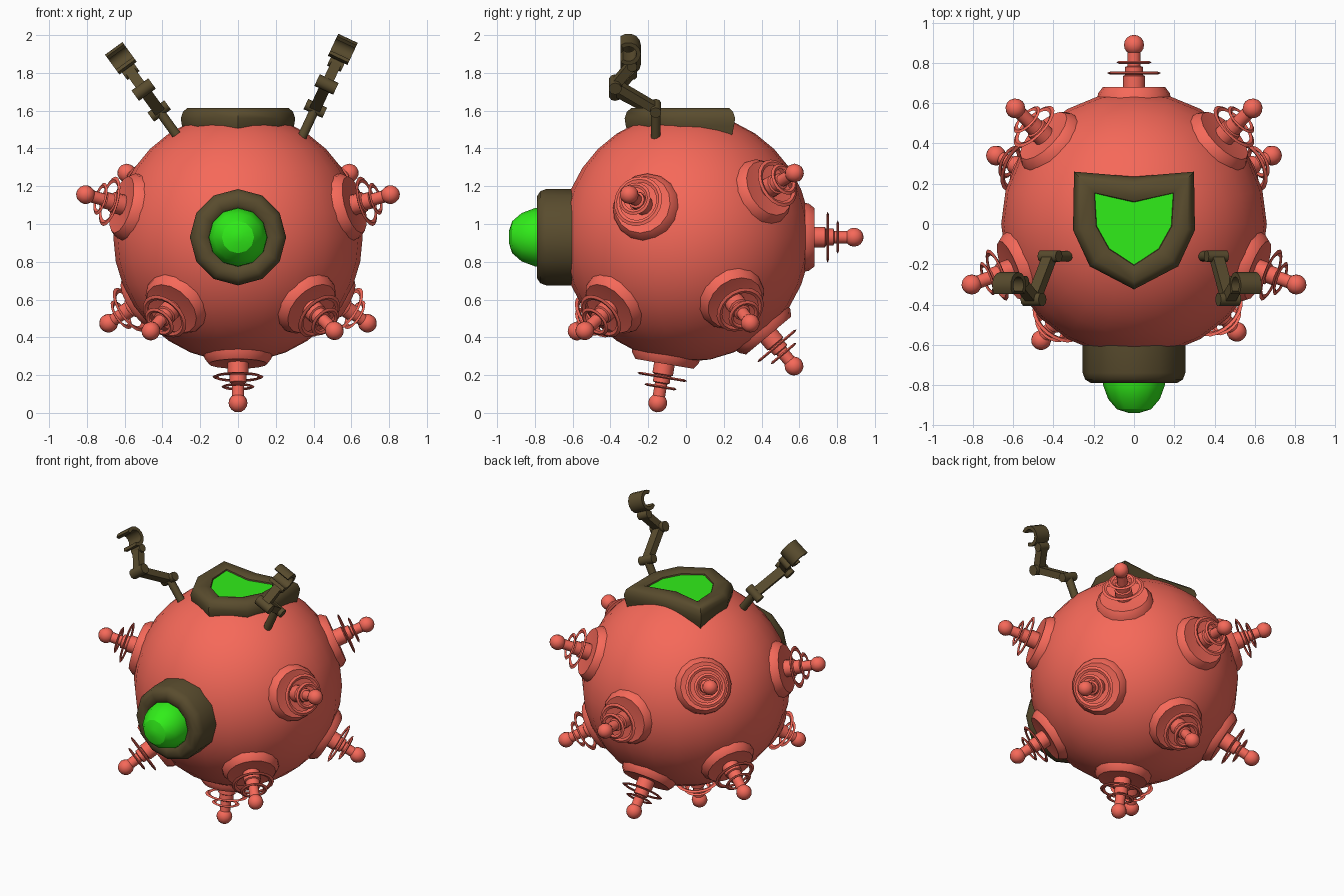
import bpy, bmesh, math
from mathutils import Vector, Matrix

if "Cube" in bpy.data.objects:
    bpy.data.objects.remove(bpy.data.objects["Cube"])

C = Vector((0, 0, 0.93))
R = 0.66


def material(name, rgb):
    m = bpy.data.materials.new(name)
    m.diffuse_color = (*rgb, 1)
    m.use_nodes = True
    m.node_tree.nodes["Principled BSDF"].inputs["Base Color"].default_value = m.diffuse_color
    return m


RED = material("red_shell", (0.92, 0.14, 0.10))
BROWN = material("brown_metal", (0.10, 0.072, 0.027))
GREEN = material("green_glow", (0.03, 0.85, 0.01))


def finish(name, bm, mat, matrix=Matrix(), angle=40):
    bmesh.ops.recalc_face_normals(bm, faces=bm.faces)
    me = bpy.data.meshes.new(name)
    bm.to_mesh(me)
    bm.free()
    me.materials.append(mat)
    ob = bpy.data.objects.new(name, me)
    bpy.context.collection.objects.link(ob)
    ob.matrix_world = matrix
    bpy.ops.object.select_all(action='DESELECT')
    ob.select_set(True)
    bpy.context.view_layer.objects.active = ob
    bpy.ops.object.shade_smooth_by_angle(angle=math.radians(angle))
    return ob


def bridge(bm, rings, closed=False):
    pairs = list(zip(rings, rings[1:]))
    if closed:
        pairs.append((rings[-1], rings[0]))
    for a, b in pairs:
        n = len(a)
        for i in range(n):
            j = (i + 1) % n
            bm.faces.new((a[i], a[j], b[j], b[i]))


def lathe(bm, profile, sides, closed=False):
    """Spin (radius, height) points around z; open ends get capped."""
    rings = [[bm.verts.new((r * math.cos(2 * math.pi * i / sides),
                            r * math.sin(2 * math.pi * i / sides), h))
              for i in range(sides)] for r, h in profile]
    bridge(bm, rings, closed)
    if not closed:
        bm.faces.new(rings[0])
        bm.faces.new(rings[-1])


def radial(direction):
    q = Vector(direction).to_track_quat('Z', 'Y')
    return Matrix.Translation(C) @ q.to_matrix().to_4x4()


# round body
bm = bmesh.new()
bmesh.ops.create_uvsphere(bm, u_segments=24, v_segments=16, radius=R)
finish("body", bm, RED, Matrix.Translation(C))


# antenna spikes: flange, stepped stem, two loose rings, ball tip
def spike(name, direction):
    bm = bmesh.new()
    lathe(bm, [(0.185, 0.61), (0.178, 0.65), (0.155, 0.68), (0.10, 0.675)], 16)
    lathe(bm, [(0.055, 0.66), (0.055, 0.735), (0.045, 0.74), (0.045, 0.78),
               (0.033, 0.785), (0.033, 0.87)], 12)
    for r0, r1, h in ((0.103, 0.135, 0.75), (0.06, 0.088, 0.803)):
        lathe(bm, [(r0, h), ((r0 + r1) / 2, h - 0.007), (r1, h),
                   ((r0 + r1) / 2, h + 0.007)], 20, closed=True)
    bmesh.ops.create_uvsphere(bm, u_segments=12, v_segments=8, radius=0.05,
                              matrix=Matrix.Translation((0, 0, 0.89)))
    finish(name, bm, RED, radial(direction))


spike("back_spike", (0, 0.89, 0))
spike("bottom_spike", (0, -0.15, -0.88))
spike("back_lower_spike", (0, 0.57, -0.68))
spike("front_lower_spike_left", (-0.46, -0.575, -0.495))
spike("front_lower_spike_right", (0.51, -0.535, -0.495))
for side, s in (("left", -1), ("right", 1)):
    spike("upper_side_spike_" + side, (s * 0.805, -0.30, 0.225))
    spike("upper_back_spike_" + side, (s * 0.59, 0.575, 0.34))
    spike("lower_side_spike_" + side, (s * 0.685, 0.34, -0.455))

# front eye: rounded collar and domed lens
bm = bmesh.new()
lathe(bm, [(0.255, 0.56), (0.255, 0.74), (0.243, 0.772), (0.215, 0.79),
           (0.175, 0.79), (0.155, 0.775), (0.155, 0.56)], 12, closed=True)
finish("eye_collar", bm, BROWN, radial((0, -1, 0)), 50)
bm = bmesh.new()
lathe(bm, [(0.156, 0.70), (0.154, 0.80), (0.128, 0.87), (0.085, 0.92),
           (0.03, 0.938)], 12)
finish("eye_lens", bm, GREEN, radial((0, -1, 0)), 30)

# shield-shaped top hatch: half outlines (mirrored), then a swept frame
def mirror_outline(half):
    return half + [(-x, y) for x, y in reversed(half[1:-1])]


outer = mirror_outline([(0, 0.235), (0.298, 0.26), (0.303, -0.03),
                        (0.22, -0.21), (0, -0.325)])
inner = mirror_outline([(0, 0.105), (0.192, 0.15), (0.182, -0.01),
                        (0.12, -0.12), (0, -0.20)])
bm = bmesh.new()
rings = []
for t, z in ((0.15, 1.47), (0.05, 1.52), (0, 1.56), (0.1, 1.595), (0.3, 1.615),
             (0.75, 1.615), (0.95, 1.605), (1, 1.59), (1, 1.47)):
    rings.append([bm.verts.new((a[0] + (b[0] - a[0]) * t,
                                a[1] + (b[1] - a[1]) * t, z))
                  for a, b in zip(outer, inner)])
bridge(bm, rings, closed=True)
finish("hatch_frame", bm, BROWN, angle=45)
bm = bmesh.new()
rings = [[bm.verts.new((x * 1.03, y * 1.03, z)) for x, y in inner]
         for z in (1.55, 1.597)]
bridge(bm, rings)
for ring in rings:
    bm.faces.new(ring)
finish("hatch_window", bm, GREEN)


# folding arms, built in a local frame: x = hinge axis, y = depth, z = along arm
def rod(bm, a, b, r, sides=10):
    a, b = Vector(a), Vector(b)
    m = Matrix.Translation((a + b) / 2) @ \
        (b - a).to_track_quat('Z', 'Y').to_matrix().to_4x4()
    bmesh.ops.create_cone(bm, cap_ends=True, segments=sides, radius1=r,
                          radius2=r, depth=(b - a).length, matrix=m)


def link(bm, a, b, width, depth):
    a, b = Vector(a), Vector(b)
    angle = math.atan2(-(b.y - a.y), b.z - a.z)
    m = Matrix.Translation((a + b) / 2) @ Matrix.Rotation(angle, 4, 'X') @ \
        Matrix.Diagonal((width, depth, (b - a).length, 1))
    bmesh.ops.create_cube(bm, size=1, matrix=m)


def arm(name, base, lean):
    bm = bmesh.new()
    p1, p2, p3 = (0, 0, 0.14), (0, -0.215, 0.28), (0, -0.125, 0.40)
    rod(bm, (0, 0, -0.03), p1, 0.026)
    for (x, y, z), half, r in ((p1, 0.055, 0.03), (p2, 0.055, 0.034),
                               (p3, 0.04, 0.028)):
        rod(bm, (x - half, y, z), (x + half, y, z), r)
    link(bm, p1, p2, 0.06, 0.045)
    link(bm, p2, p3, 0.055, 0.05)
    # C-shaped gripper opening forward
    rings = []
    for i in range(11):
        a = math.radians(-130 + 26 * i)
        rings.append([bm.verts.new((x, -0.145 + r * math.cos(a),
                                    0.485 + r * math.sin(a)))
                      for x, r in ((-0.057, 0.043), (0.057, 0.043),
                                   (0.057, 0.066), (-0.057, 0.066))])
    bridge(bm, rings)
    bm.faces.new(rings[0])
    bm.faces.new(rings[-1])
    m = Matrix.Translation(base) @ Matrix.Rotation(math.radians(lean), 4, 'Y')
    finish(name, bm, BROWN, m)


arm("arm_right", (0.35, -0.16, 1.485), 25)
arm("arm_left", (-0.335, -0.16, 1.485), -36)
